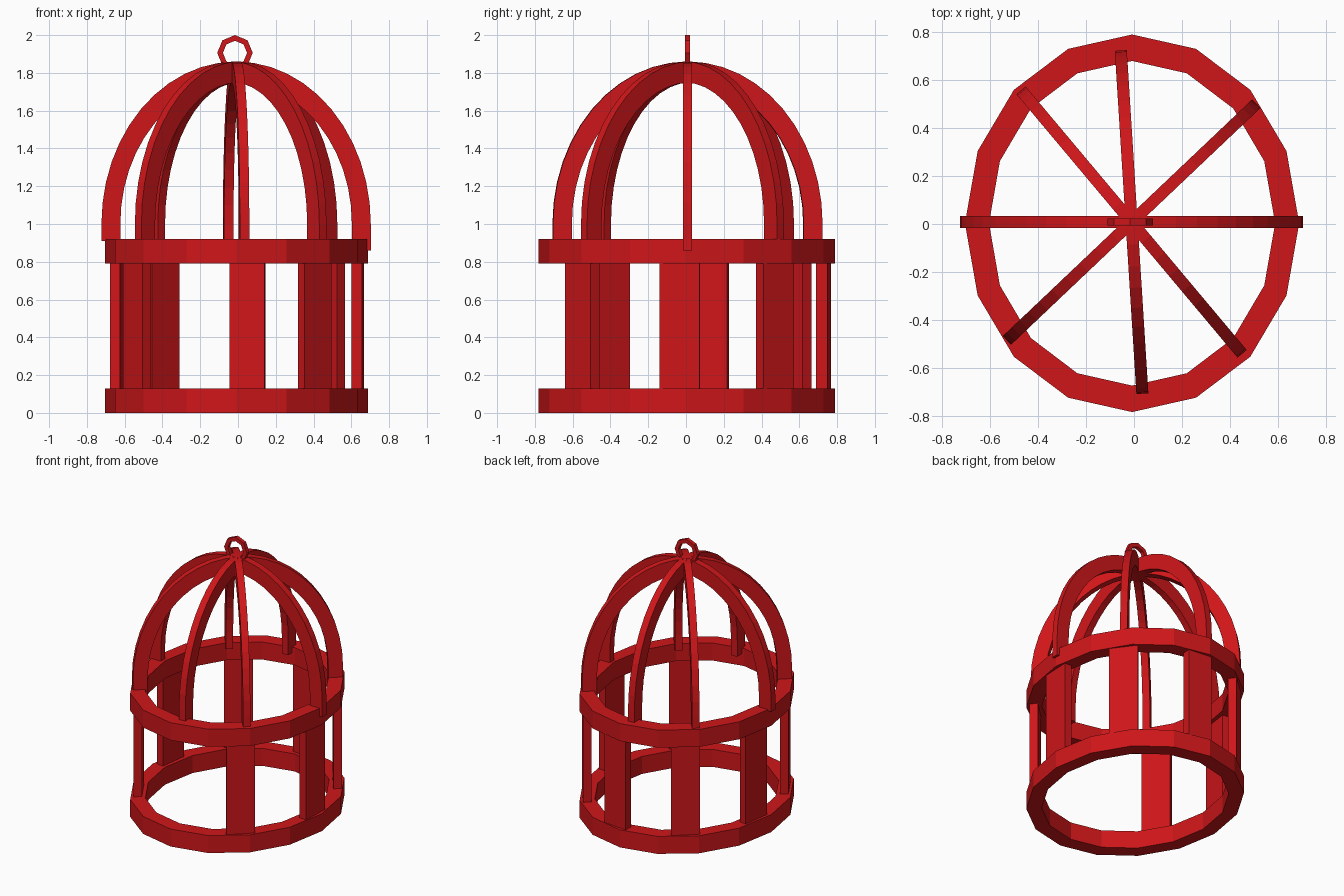
import bpy, bmesh
from math import sin, cos, pi, radians
from mathutils import Matrix, Vector

if "Cube" in bpy.data.objects:
    bpy.data.objects.remove(bpy.data.objects["Cube"])

red = bpy.data.materials.new("red_paint")
red.diffuse_color = (0.62, 0.008, 0.01, 1)
red.use_nodes = True
red.node_tree.nodes["Principled BSDF"].inputs["Base Color"].default_value = red.diffuse_color


def finish(name, bm):
    bmesh.ops.recalc_face_normals(bm, faces=bm.faces)
    me = bpy.data.meshes.new(name)
    bm.to_mesh(me)
    bm.free()
    me.materials.append(red)
    ob = bpy.data.objects.new(name, me)
    bpy.context.collection.objects.link(ob)
    return ob


def sweep(name, sections, closed):
    """Skin quads between successive four-point cross-sections."""
    bm = bmesh.new()
    rows = [[bm.verts.new(p) for p in s] for s in sections]
    n = len(rows)
    for i in range(n if closed else n - 1):
        a, b = rows[i], rows[(i + 1) % n]
        for j in range(4):
            k = (j + 1) % 4
            bm.faces.new((a[j], a[k], b[k], b[j]))
    if not closed:
        bm.faces.new(rows[0])
        bm.faces.new(rows[-1])
    return finish(name, bm)


# Oval 16-sided hoops
def hoop(name, z0, z1):
    secs = []
    for i in range(16):
        c, s = cos(i * pi / 8), sin(i * pi / 8)
        secs.append([(-0.008 + rx * c, 0.003 + ry * s, z) for rx, ry, z in
                     ((0.695, 0.785, z0), (0.695, 0.785, z1),
                      (0.595, 0.675, z1), (0.595, 0.675, z0))])
    sweep(name, secs, True)


hoop("bottom_hoop", 0, 0.13)
hoop("middle_hoop", 0.79, 0.92)

# Wall slats: seven around the oval, with the doorway gap at the front
for i, deg in enumerate((-50, -3, 40, 85, 128, 171, 214)):
    bm = bmesh.new()
    bmesh.ops.create_cube(bm, size=1)
    M = (Matrix.Translation((-0.005, 0.005, 0.46))
         @ Matrix.Diagonal((0.64, 0.725, 1, 1))
         @ Matrix.Rotation(radians(deg), 4, 'Z')
         @ Matrix.Translation((1, 0, 0))
         @ Matrix.Diagonal((0.085, 0.29, 0.70, 1)))
    bmesh.ops.transform(bm, matrix=M, verts=bm.verts)
    finish(f"wall_slat_{i + 1}", bm)


# Dome arches: half ellipses with short straight feet
def arch(name, deg, foot_a, foot_b, half):
    d = Vector((cos(radians(deg)), sin(radians(deg)), 0))
    side = Vector((-d.y, d.x, 0)) * 0.025
    mid = Vector((-0.01, 0.008, 0))
    prof = [(1, 0, foot_a)]
    prof += [(cos(i * pi / 24), sin(i * pi / 24), 1.0) for i in range(25)]
    prof += [(-1, 0, foot_b)]
    secs = []
    for c, s, z in prof:
        outer = mid + d * half * c + Vector((0, 0, z + 0.86 * s))
        inner = mid + d * (half - 0.1) * c + Vector((0, 0, z + 0.75 * s))
        secs.append([outer + side, outer - side, inner - side, inner + side])
    sweep(name, secs, False)


arch("dome_arch_side", 0, 0.86, 0.91, 0.713)
arch("dome_arch_diagonal_a", 43.5, 0.88, 0.88, 0.715)
arch("dome_arch_front", 93.6, 0.88, 0.88, 0.715)
arch("dome_arch_diagonal_b", 130, 0.88, 0.88, 0.715)

# Octagonal hanging ring on top
secs = []
for i in range(8):
    c, s = cos(i * pi / 4), sin(i * pi / 4)
    secs.append([(-0.016 + r * c, 0.008 + y, 1.906 + r * s) for r, y in
                 ((0.094, -0.014), (0.094, 0.014), (0.064, 0.014), (0.064, -0.014))])
sweep("hanging_ring", secs, True)
